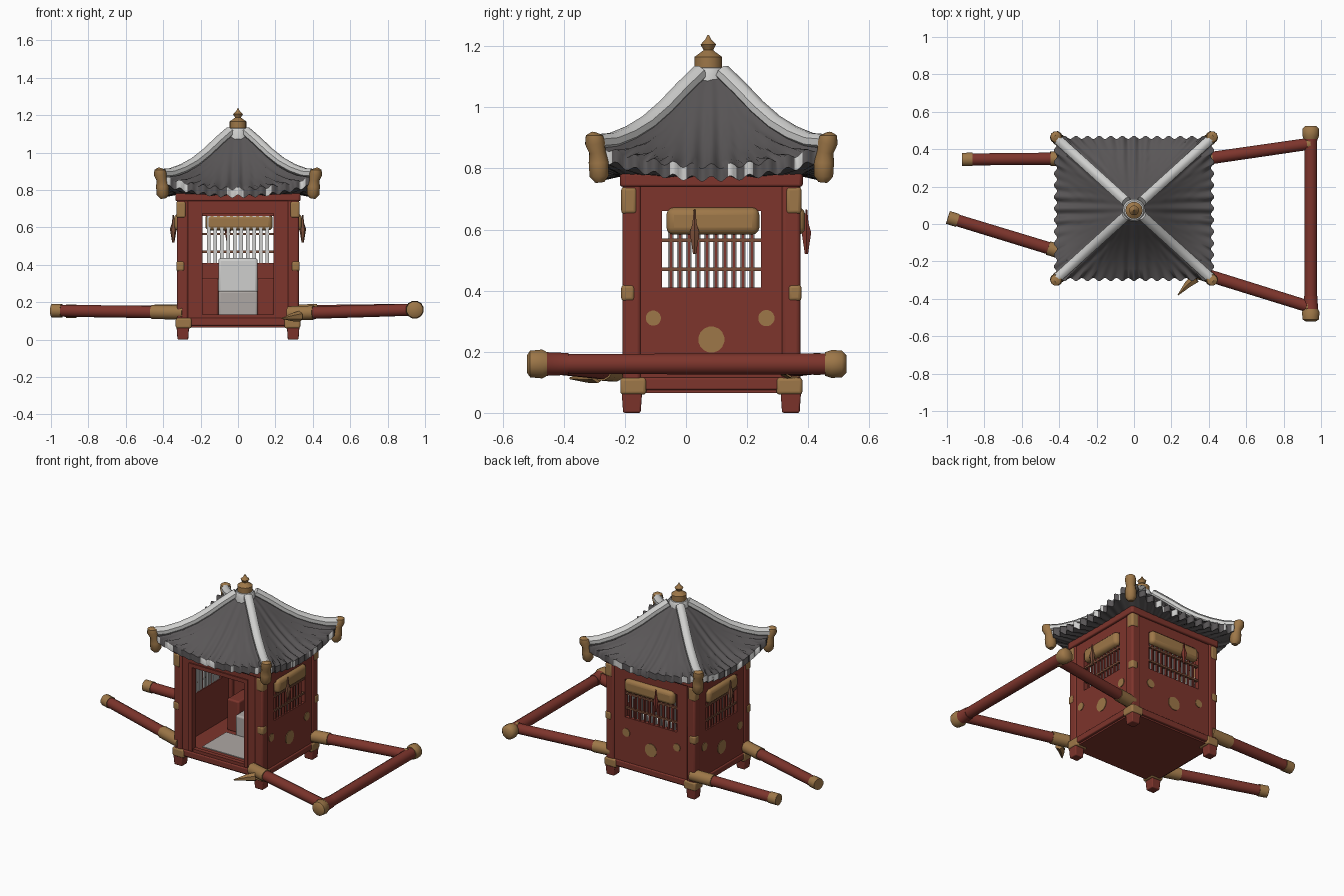
import bpy, bmesh, math, random
from mathutils import Vector

if "Cube" in bpy.data.objects:
    bpy.data.objects.remove(bpy.data.objects["Cube"])

random.seed(4)
CY = 0.083                 # centre of cabin in y
HX, HY = 0.33, 0.295       # cabin half sizes


def mat(name, c):
    m = bpy.data.materials.new(name)
    m.diffuse_color = (*c, 1)
    m.use_nodes = True
    m.node_tree.nodes["Principled BSDF"].inputs["Base Color"].default_value = m.diffuse_color
    return m


RED = mat("lacquer red", (0.205, 0.035, 0.025))
GOLD = mat("brass gold", (0.34, 0.185, 0.065))
TILE = mat("dark tile grey", (0.10, 0.093, 0.095))
WHITE = mat("plaster white", (0.62, 0.62, 0.61))
GREY = mat("cushion grey", (0.42, 0.39, 0.37))
BROWN = mat("dark brown", (0.19, 0.075, 0.04))


def finish(name, bm, mats, smooth=None):
    bmesh.ops.recalc_face_normals(bm, faces=bm.faces)
    me = bpy.data.meshes.new(name)
    bm.to_mesh(me)
    bm.free()
    for m in mats:
        me.materials.append(m)
    if smooth:
        me.shade_smooth()
        me.set_sharp_from_angle(angle=math.radians(smooth))
    ob = bpy.data.objects.new(name, me)
    bpy.context.collection.objects.link(ob)
    return ob


def box(name, lo, hi, m, bevel=0.0, taper=1.0):
    bm = bmesh.new()
    bmesh.ops.create_cube(bm, size=1)
    lo, hi = Vector(lo), Vector(hi)
    for v in bm.verts:
        k = taper if v.co.z < 0 else 1
        v.co = (lo + hi) / 2 + Vector((v.co.x * k * (hi.x - lo.x), v.co.y * k * (hi.y - lo.y), v.co.z * (hi.z - lo.z)))
    ob = finish(name, bm, [m], 40 if bevel else None)
    if bevel:
        b = ob.modifiers.new("round", 'BEVEL')
        b.width, b.segments = bevel, 3
    return ob


def tube(name, pts, radii, sides=10, mats=(RED,), seg=None, smooth=45):
    bm = bmesh.new()
    pts = [Vector(p) for p in pts]
    rings = []
    for i, p in enumerate(pts):
        t = (pts[min(i + 1, len(pts) - 1)] - pts[max(i - 1, 0)]).normalized()
        up = Vector((1, 0, 0)) if abs(t.z) > 0.9 else Vector((0, 0, 1))
        s = t.cross(up).normalized()
        u = s.cross(t)
        rings.append([bm.verts.new(p + radii[i] * (math.cos(a) * s + math.sin(a) * u))
                      for a in (2 * math.pi * (j + 0.5) / sides for j in range(sides))])
    for i in range(len(rings) - 1):
        for j in range(sides):
            k = (j + 1) % sides
            f = bm.faces.new((rings[i][j], rings[i][k], rings[i + 1][k], rings[i + 1][j]))
            f.material_index = seg[i] if seg else 0
    bm.faces.new(rings[0]).material_index = seg[0] if seg else 0
    bm.faces.new(rings[-1]).material_index = seg[-1] if seg else 0
    return finish(name, bm, list(mats), smooth)


# Sides: local u along wall, o outwards from cabin centre
SIDES = {"front": (0, -1), "back": (0, 1), "right": (1, 0), "left": (-1, 0)}


def place(side, u, z, o):
    dx, dy = SIDES[side]
    return Vector((u, CY + dy * o, z)) if dy else Vector((dx * o, CY + u, z))


def sbox(name, side, u0, u1, z0, z1, o0, o1, m, bevel=0.0):
    a, b = place(side, u0, z0, o0), place(side, u1, z1, o1)
    return box(side + "_" + name, [min(p) for p in zip(a, b)], [max(p) for p in zip(a, b)], m, bevel)


# Floor, rug, beam
box("floor", (-0.31, CY - 0.275, 0.065), (0.31, CY + 0.275, 0.125), RED)
box("rug", (-0.17, -0.13, 0.124), (0.17, 0.12, 0.13), GREY)
box("ceiling", (-0.31, CY - 0.275, 0.72), (0.31, CY + 0.275, 0.775), RED)

# Walls with windows
for side in SIDES:
    half, other = (HY, HX) if side in ("front", "back") else (HX, HY)
    w = {"front": 0.2, "back": 0.19, "right": 0.162, "left": 0.162}[side]
    o1, o0, e = half - 0.012, half - 0.042, other - 0.05
    zb = 0.135 if side == "front" else 0.41
    zt = 0.69 if side == "front" else 0.66
    sbox("lower_wall", side, -e, e, 0.08, zb, o0, o1, RED)
    sbox("upper_wall", side, -e, e, zt, 0.78, o0, o1, RED)
    sbox("top_beam", side, -other, other, 0.74, 0.785, half - 0.04, half + 0.004, RED, 0.008)
    sbox("bottom_rail", side, -e, e, 0.075, 0.115, o0, half - 0.002, RED, 0.006)
    for s in (-1, 1):
        sbox("side_wall", side, *sorted((s * w, s * e)), 0.1, 0.76, o0, o1, RED)
    if side == "front":
        for s in (-1, 1):
            sbox("door_jamb", side, *sorted((s * 0.19, s * 0.215)), 0.12, 0.70, o0, half - 0.004, RED)
        sbox("door_lintel", side, -0.2, 0.2, 0.675, 0.70, o0, half - 0.004, RED)
        continue
    # lattice with pale inner faces
    n = 11
    for i in range(1, n):
        u = -w + 2 * w * i / n
        sbox("bar", side, u - 0.005, u + 0.005, 0.40, 0.67, half - 0.03, half - 0.018, RED)
        sbox("bar_inside", side, u - 0.009, u + 0.009, 0.40, 0.67, half - 0.038, half - 0.031, WHITE)
    for z in (0.47, 0.565):
        sbox("crossbar", side, -w, w, z - 0.006, z + 0.006, half - 0.032, half - 0.016, BROWN)
    # rolled blind and tie
    sbox("rolled_blind", side, -w + 0.015, w - 0.005, 0.583, 0.672, half - 0.04, half + 0.012, GOLD, 0.024)
    c = place(side, -0.055, 0, half + 0.016)
    tube(side + "_blind_tie", [c + Vector((0, 0, z)) for z in (0.665, 0.62, 0.59, 0.52)],
         [0.003, 0.008, 0.018, 0.006], 6, (BROWN if side != "back" else RED,))
    # gold studs
    for u, z, r in ((0, 0.24, 0.043), (-0.19, 0.31, 0.025), (0.18, 0.31, 0.027)):
        tube(side + "_stud", [place(side, u, z, o1 - 0.005), place(side, u, z, o1 + 0.004)], [r, r], 16, (GOLD,))

# Corner posts, feet and gold fittings
for sx in (-1, 1):
    for sy in (-1, 1):
        def corner(name, a, g, z0, z1, m, bevel=0.0, taper=1.0):
            xs = sorted((sx * (HX - a), sx * (HX + g)))
            ys = sorted((CY + sy * (HY - a), CY + sy * (HY + g)))
            box(name, (xs[0], ys[0], z0), (xs[1], ys[1], z1), m, bevel, taper)
        corner("corner_post", 0.065, -0.004, 0.06, 0.78, RED, 0.012)
        corner("foot", 0.07, 0.0, 0.0, 0.09, RED, 0.006, 0.82)
        corner("top_fitting", 0.052, 0.0, 0.65, 0.74, GOLD, 0.012)
        corner("middle_fitting", 0.045, 0.0, 0.365, 0.42, GOLD, 0.012)
        corner("foot_fitting", 0.082, 0.003, 0.06, 0.115, GOLD, 0.01)

# Seat
box("seat", (-0.105, 0.12, 0.12), (0.105, 0.33, 0.26), GREY, 0.012)
box("seat_back", (-0.105, 0.26, 0.25), (0.105, 0.32, 0.435), WHITE, 0.015)
for s in (-1, 1):
    box("armrest", (s * 0.15 - 0.045, 0.16, 0.12), (s * 0.15 + 0.045, 0.33, 0.33), RED, 0.01)

# Ribbed concave roof
PROFILE = [(0.1, 1.105), (0.25, 1.05), (0.4, 0.99), (0.55, 0.94), (0.7, 0.905), (0.85, 0.882), (1.0, 0.877)]
RX, RY, N = 0.42, 0.38, 84
bm = bmesh.new()
for sx, sy in SIDES.values():
    lat, out = (RX, RY) if sx == 0 else (RY, RX)
    rows = []
    for k, (t, z) in enumerate(PROFILE + [(1.0, 0.835), (0.76, 0.775)]):
        row = []
        for i in range(N + 1):
            s = -1 + 2 * i / N
            u = s * t * lat
            edge = min(1, (1 - abs(s)) * 8)
            rib = 0.009 * math.cos(2 * math.pi * u / 0.062) * min(1, t * 1.4) * edge
            if k == len(PROFILE) + 1:
                rib, sag = 0, 0
            else:
                sag = 0.07 * t * t * (1 - s * s)
            o = t * out + (rib if k >= 6 else 0)
            zz = z - sag + rib
            row.append(bm.verts.new((u, CY + sy * o, zz) if sx == 0 else (sx * o, CY + u, zz)))
        rows.append(row)
    for k in range(len(rows) - 1):
        pale = False
        for i in range(N):
            if i % 3 == 0:
                pale = k == 6 and random.random() < 0.22
            f = bm.faces.new((rows[k][i], rows[k][i + 1], rows[k + 1][i + 1], rows[k + 1][i]))
            f.material_index = int(pale)
bmesh.ops.remove_doubles(bm, verts=bm.verts, dist=0.0005)
finish("tiled_roof", bm, [TILE, WHITE], 50)

# Hip ridges with gold corner ends
for sx in (-1, 1):
    for sy in (-1, 1):
        pts = [(sx * RX * t, CY + sy * RY * t, z + 0.008) for t, z in PROFILE]
        tube("hip_ridge", pts, [0.028] * len(pts), 8, (WHITE,))
        cx, cy = sx * 0.40, CY + sy * 0.365
        tube("corner_end", [(cx + sx * d, cy + sy * d, z) for d, z in
                            ((0, 0.755), (0.002, 0.775), (0.004, 0.82), (0.008, 0.855), (0.016, 0.885), (0.018, 0.908), (0.016, 0.916))],
             [0.016, 0.033, 0.034, 0.028, 0.034, 0.029, 0.012], 10, (GOLD,))

# Finial on white collar
prof = [(0.062, 1.06), (0.062, 1.11), (0.052, 1.128), (0.046, 1.13), (0.046, 1.165), (0.022, 1.182),
        (0.016, 1.187), (0.026, 1.205), (0.01, 1.222), (0.002, 1.237)]
tube("finial", [(0, CY - 0.01, z) for r, z in prof], [r for r, z in prof], 14, (WHITE, GOLD),
     [0, 0, 0] + [1] * 6, 40)


# Carrying poles: gold near cabin and at free end
def pole(name, p, q, g0, g1):
    p, q = Vector(p), Vector(q)
    fr = [0, g0, g0, 1 - g1, 1 - g1, 1]
    return tube(name, [p.lerp(q, f) for f in fr], [0.039, 0.039, 0.034, 0.033, 0.037, 0.037], 12,
                (RED, GOLD), [1, 1, 0, 1, 1])


pole("front_left_pole", (-0.29, -0.18, 0.145), (-0.995, 0.035, 0.155), 0.24, 0.075)
pole("back_left_pole", (-0.29, 0.35, 0.15), (-0.92, 0.345, 0.152), 0.25, 0.09)
pole("front_right_pole", (0.27, -0.235, 0.14), (0.945, -0.445, 0.16), 0.2, 0.03)
pole("back_right_pole", (0.29, 0.335, 0.15), (0.945, 0.43, 0.16), 0.2, 0.03)

# Cross bar with knobs
ys = [-0.52, -0.51, -0.47, -0.455, -0.385, -0.385, 0.455, 0.455, 0.475, 0.51, 0.525]
rs = [0.03, 0.045, 0.049, 0.04, 0.037, 0.034, 0.036, 0.04, 0.047, 0.046, 0.03]
tube("end_cross_bar", [(0.945, y, 0.16) for y in ys], rs, 12, (RED, GOLD), [1, 1, 1, 0, 0, 0, 1, 1, 1, 1])

# Small gold spike under the front right pole
tube("pole_spike", [(0.33, -0.29, 0.125), (0.29, -0.32, 0.12), (0.235, -0.38, 0.113)], [0.028, 0.022, 0.003], 6, (GOLD,))
